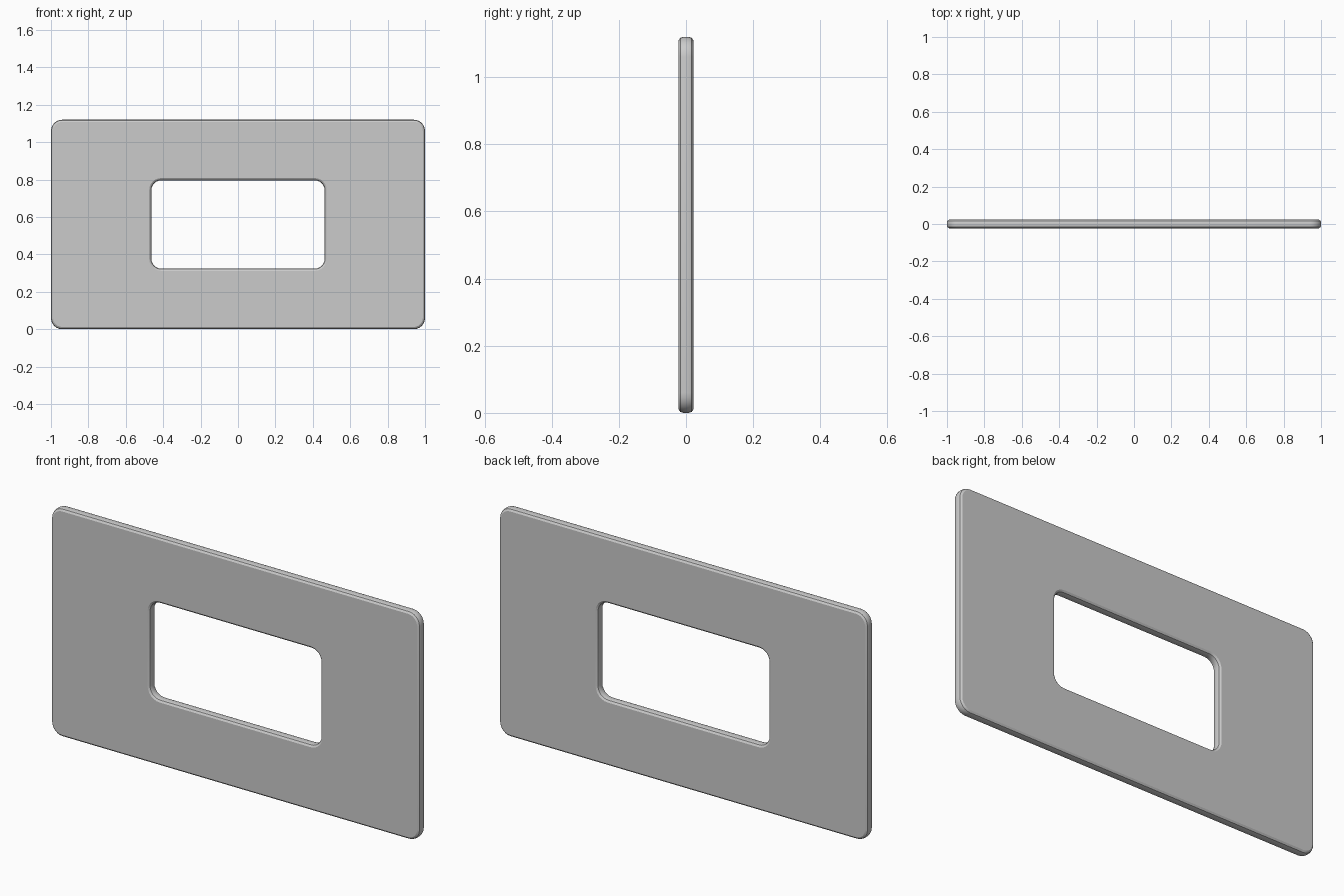
import bpy, bmesh
from math import sin, cos, pi

if "Cube" in bpy.data.objects:
    bpy.data.objects.remove(bpy.data.objects["Cube"])

CENTRE_Z = 0.56
CORNER_STEPS = 6
# rounded edge profile: (inset from the rim, y)
EDGE = [(0.012, -0.023), (0.003, -0.017), (0.0, -0.008),
        (0.0, 0.008), (0.003, 0.017), (0.012, 0.023)]


def rounded_ring(bm, half_w, half_h, radius, y):
    """Closed loop of vertices around a rounded rectangle."""
    ring = []
    for k, (sx, sz) in enumerate([(1, 1), (-1, 1), (-1, -1), (1, -1)]):
        for i in range(CORNER_STEPS + 1):
            a = (k + i / CORNER_STEPS) * pi / 2
            x = sx * (half_w - radius) + radius * cos(a)
            z = sz * (half_h - radius) + radius * sin(a)
            ring.append(bm.verts.new((x, y, CENTRE_Z + z)))
    return ring


bm = bmesh.new()
# outer rim front to back, then window rim back to front
rings = [rounded_ring(bm, 1.0 - d, 0.56 - d, 0.06 - d, y) for d, y in EDGE]
rings += [rounded_ring(bm, 0.463 + d, 0.236 + d, 0.053 + d, y)
          for d, y in reversed(EDGE)]

# bridge each loop to the next, closing the section
for a, b in zip(rings, rings[1:] + rings[:1]):
    n = len(a)
    for i in range(n):
        j = (i + 1) % n
        bm.faces.new((a[i], a[j], b[j], b[i]))
bmesh.ops.recalc_face_normals(bm, faces=bm.faces)

mesh = bpy.data.meshes.new("window_plate")
bm.to_mesh(mesh)
bm.free()
plate = bpy.data.objects.new("window_plate", mesh)
bpy.context.collection.objects.link(plate)
bpy.context.view_layer.objects.active = plate
plate.select_set(True)
bpy.ops.object.shade_smooth_by_angle(angle=pi / 6)
